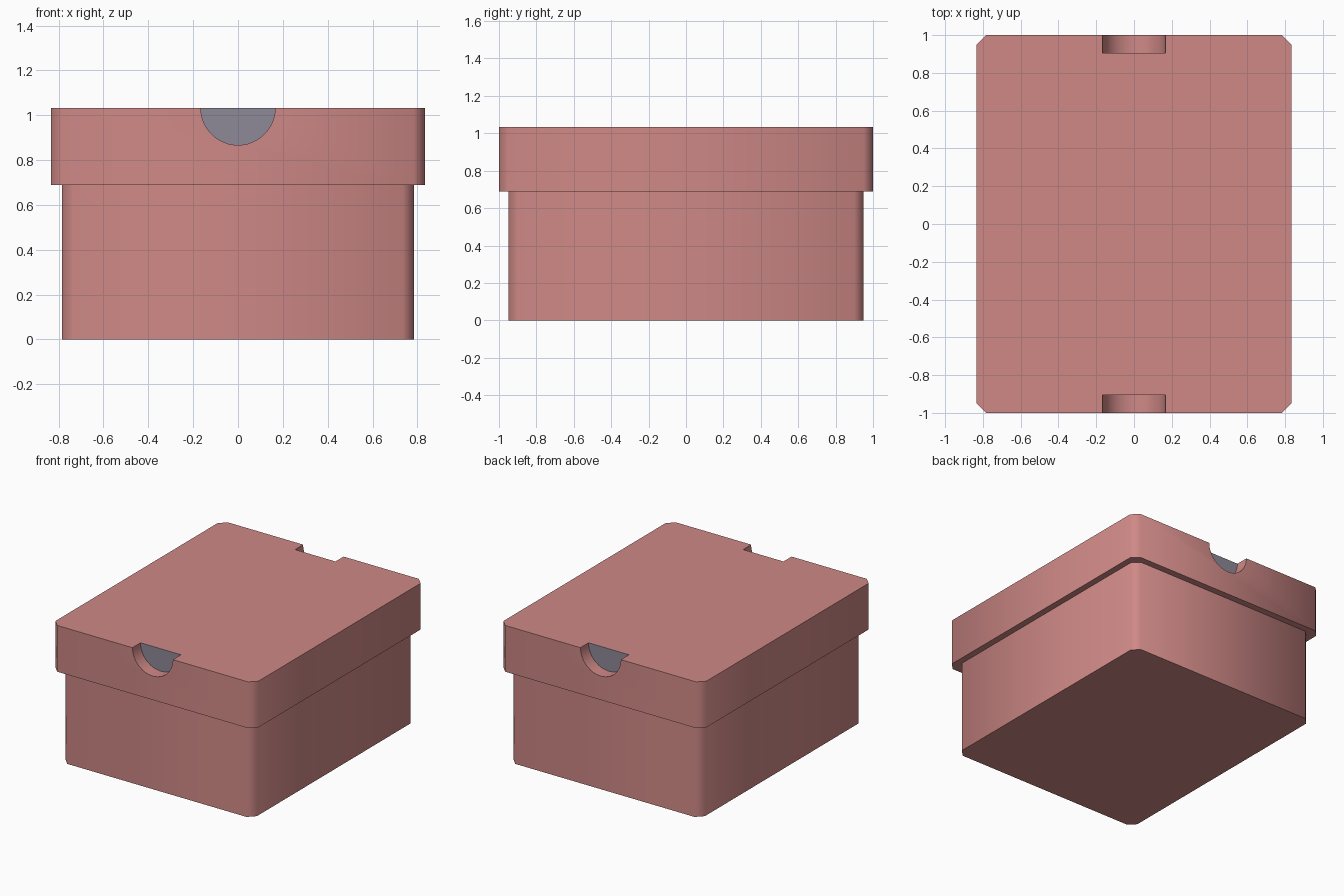
import bpy
import bmesh
from math import radians

cube = bpy.data.objects.get("Cube")
if cube:
    bpy.data.objects.remove(cube, do_unlink=True)


def make_material(name, colour):
    mat = bpy.data.materials.new(name)
    mat.use_nodes = True
    mat.diffuse_color = colour
    mat.node_tree.nodes["Principled BSDF"].inputs["Base Color"].default_value = colour
    return mat


rose = make_material("dusty rose", (0.62, 0.25, 0.24, 1))
grey = make_material("slate grey", (0.27, 0.25, 0.31, 1))


def chamfered_box(name, half_x, half_y, bottom, top, cut=0.05):
    """Box whose four upright corners are cut at 45 degrees."""
    bm = bmesh.new()
    corners = []
    for sx, sy in ((1, 1), (-1, 1), (-1, -1), (1, -1)):
        pair = [(sx * half_x, sy * (half_y - cut)), (sx * (half_x - cut), sy * half_y)]
        corners += pair if sx * sy > 0 else pair[::-1]
    base = bm.faces.new([bm.verts.new((x, y, bottom)) for x, y in corners])
    solid = bmesh.ops.extrude_face_region(bm, geom=[base], use_keep_orig=True)
    moved = [v for v in solid["geom"] if isinstance(v, bmesh.types.BMVert)]
    bmesh.ops.translate(bm, verts=moved, vec=(0, 0, top - bottom))
    bmesh.ops.recalc_face_normals(bm, faces=bm.faces)
    mesh = bpy.data.meshes.new(name)
    bm.to_mesh(mesh)
    bm.free()
    obj = bpy.data.objects.new(name, mesh)
    bpy.context.collection.objects.link(obj)
    mesh.materials.append(rose)
    mesh.materials.append(grey)
    return obj


def smooth(obj):
    bpy.ops.object.select_all(action="DESELECT")
    obj.select_set(True)
    bpy.context.view_layer.objects.active = obj
    bpy.ops.object.shade_smooth_by_angle(angle=radians(50))


# Body, reaching up inside the lid
LID_BOTTOM, LID_TOP = 0.69, 1.033
body = chamfered_box("box_body", 0.785, 0.95, 0, 0.8)
smooth(body)

# Lid with a half-round thumb notch at the front and back
lid = chamfered_box("lid", 0.833, 1.0, LID_BOTTOM, LID_TOP)
NOTCH_WALL, DEPTH = 0.905, 0.3
for side in (-1, 1):
    bpy.ops.mesh.primitive_cylinder_add(
        vertices=48, radius=0.166, depth=DEPTH, rotation=(radians(90), 0, 0),
        location=(0, side * (NOTCH_WALL + DEPTH / 2), LID_TOP))
    cutter = bpy.context.object
    cutter.name = "notch_cutter"
    cutter.hide_render = True
    cutter.data.materials.append(rose)
    mod = lid.modifiers.new("notch", "BOOLEAN")
    mod.operation = "DIFFERENCE"
    mod.solver = "EXACT"
    mod.object = cutter
    bpy.context.view_layer.objects.active = lid
    bpy.ops.object.modifier_apply(modifier=mod.name)
    bpy.data.objects.remove(cutter, do_unlink=True)

# Grey inner walls of the notches
for face in lid.data.polygons:
    inner = abs(face.normal.y) > 0.9 and abs(face.center.y) < 0.95
    face.material_index = 1 if inner else 0
smooth(lid)
